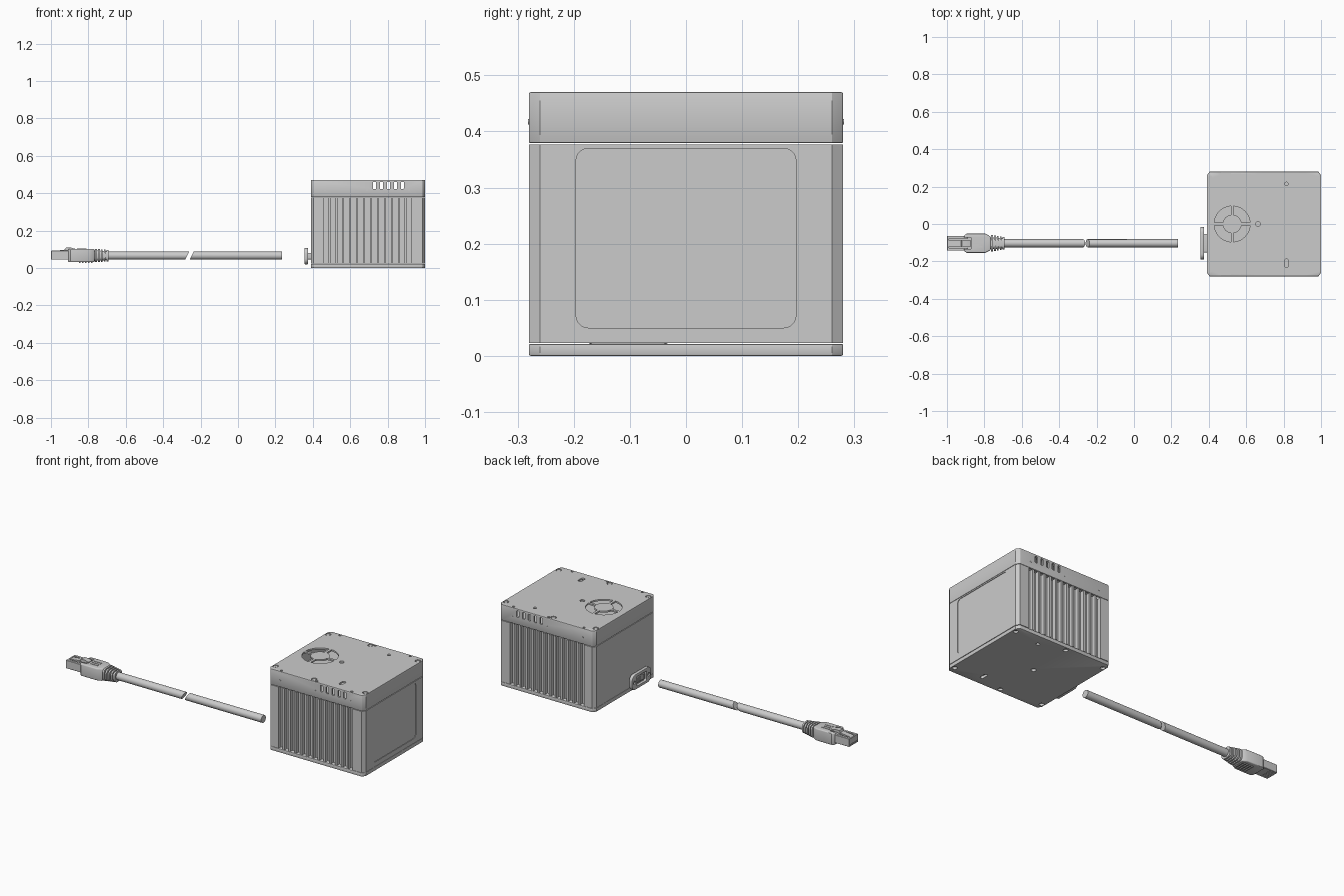
import bpy, bmesh
from math import sin, cos, pi, radians, asin

if "Cube" in bpy.data.objects:
    bpy.data.objects.remove(bpy.data.objects["Cube"])

AX = {'x': lambda u, v, w: (w, u, v), 'y': lambda u, v, w: (u, w, v), 'z': lambda u, v, w: (u, v, w)}


def prism(name, pts, axis, a, b, scale=1.0):
    """Extrude a closed 2D profile along an axis from a to b; scale shrinks the far end."""
    n = len(pts)
    cu, cv = sum(p[0] for p in pts) / n, sum(p[1] for p in pts) / n
    far = [(cu + (u - cu) * scale, cv + (v - cv) * scale) for u, v in pts]
    verts = [AX[axis](u, v, a) for u, v in pts] + [AX[axis](u, v, b) for u, v in far]
    faces = [list(range(n)), list(range(n, 2 * n))]
    faces += [[i, (i + 1) % n, n + (i + 1) % n, n + i] for i in range(n)]
    me = bpy.data.meshes.new(name)
    me.from_pydata(verts, [], faces)
    bm = bmesh.new()
    bm.from_mesh(me)
    bmesh.ops.recalc_face_normals(bm, faces=bm.faces)
    bm.to_mesh(me)
    bm.free()
    ob = bpy.data.objects.new(name, me)
    bpy.context.collection.objects.link(ob)
    return ob


def circle(u, v, r, n=24):
    return [(u + r * cos(2 * pi * i / n), v + r * sin(2 * pi * i / n)) for i in range(n)]


def rrect(u, v, w, h, r=0.0, n=5):
    if r == 0:
        return [(u - w/2, v - h/2), (u + w/2, v - h/2), (u + w/2, v + h/2), (u - w/2, v + h/2)]
    out = []
    for k, (sx, sy) in enumerate([(1, 1), (-1, 1), (-1, -1), (1, -1)]):
        for i in range(n + 1):
            t = pi / 2 * (k + i / n)
            out.append((u + sx * (w/2 - r) + r * cos(t), v + sy * (h/2 - r) + r * sin(t)))
    return out


def apply_mod(ob, kind, **kw):
    m = ob.modifiers.new(kind.title(), kind)
    for k, v in kw.items():
        setattr(m, k, v)
    bpy.context.view_layer.objects.active = ob
    bpy.ops.object.modifier_apply(modifier=m.name)


def bevel(ob, width, segments=2):
    apply_mod(ob, 'BEVEL', width=width, segments=segments, limit_method='ANGLE', angle_limit=radians(40))
    return ob


def join(obs, name):
    bpy.ops.object.select_all(action='DESELECT')
    for o in obs:
        o.select_set(True)
    bpy.context.view_layer.objects.active = obs[0]
    if len(obs) > 1:
        bpy.ops.object.join()
    obs[0].name = name
    return obs[0]


def cut(ob, cutters):
    c = join(cutters, 'cutter')
    apply_mod(ob, 'BOOLEAN', object=c, operation='DIFFERENCE', solver='EXACT')
    bpy.data.objects.remove(c)


# Housing outline with chamfered corners
X0, X1, Y = 0.39, 1.0, 0.28
CX = (X0 + X1) / 2
def outline(d=0.0):
    a, b, y, cx, cy = X0 + d, X1 - d, Y - d, 0.014, 0.02
    return [(a + cx, -y), (b - cx, -y), (b, -y + cy), (b, y - cy),
            (b - cx, y), (a + cx, y), (a, y - cy), (a, -y + cy)]

# Finned body: profile with grooves along front and back
PITCH, GROOVE, DEPTH = 0.0373, 0.025, 0.022
front = []
for i in range(13):
    g = 0.45 + PITCH * i + (PITCH - GROOVE) / 2
    front += [(g, -Y), (g, -Y + DEPTH), (g + GROOVE, -Y + DEPTH), (g + GROOVE, -Y)]
back = [(x, -y) for x, y in reversed(front)]
o = outline()
body = prism('finned_body', [o[0]] + front + o[1:5] + back + o[5:], 'z', 0.023, 0.377)
cut(body, [prism('c', rrect(0, 0.21, 0.392, 0.32, 0.022), 'x', 0.997, 1.05)])

# Screw and hole positions shared by cover and base
CORNERS = [(x, s * 0.24) for x in (0.408, 0.982) for s in (1, -1)]
MIDS = [(0.667, s * 0.257) for s in (1, -1)]
SMALL = [(x, s * 0.267) for x in (0.465, 0.69, 0.915) for s in (1, -1)]

# Base plate
base = bevel(prism('base_plate', outline(), 'z', 0.0, 0.0215), 0.003)
cut(base, [prism('c', circle(x, y, 0.013), 'z', -0.01, 0.012) for x, y in CORNERS + MIDS]
    + [prism('c', circle(0.663, 0, 0.013), 'z', -0.01, 0.015),
       prism('c', circle(0.815, 0.215, 0.01), 'z', -0.01, 0.015),
       prism('c', rrect(0.815, -0.21, 0.02, 0.045, 0.0095), 'z', -0.01, 0.015)])

# Hollow top cover with fan grille, holes and side vents
cover = bevel(prism('top_cover', outline(), 'z', 0.379, 0.47), 0.003)
cut(cover, [prism('c', outline(0.01), 'z', 0.36, 0.461)])
holes = []
R0, R1, HALF = 0.05, 0.096, 0.007
for k in range(4):
    def arc(r):
        t0 = asin(HALF / r)
        return [(0.525 + r * cos(t), r * sin(t)) for t in
                (k * pi / 2 + t0 + (pi / 2 - 2 * t0) * i / 12 for i in range(13))]
    holes.append(prism('c', arc(R1) + arc(R0)[::-1], 'z', 0.45, 0.5))
for x, y in CORNERS + MIDS:
    holes.append(prism('c', circle(x, y, 0.015), 'z', 0.465, 0.5))
for x, y in SMALL:
    holes.append(prism('c', circle(x, y, 0.007, 16), 'z', 0.465, 0.5))
holes += [prism('c', circle(0.663, 0, 0.013), 'z', 0.45, 0.5),
          prism('c', circle(0.815, 0.215, 0.009), 'z', 0.45, 0.5),
          prism('c', rrect(0.815, -0.21, 0.022, 0.045, 0.0105), 'z', 0.45, 0.5)]
for i in range(5):
    x = 0.73 + 0.0373 * i
    holes.append(prism('c', rrect(x, 0.441, 0.016, 0.038, 0.004, 3), 'y', -0.4, 0.4))
cut(cover, holes)

# Screws on the cover and on its sides
join([prism('s', circle(x, y, 0.011), 'z', 0.4645, 0.4685) for x, y in CORNERS + MIDS], 'cover_screws')
join([prism('s', circle(x, 0.417, 0.005, 12), 'y', s * 0.278, s * 0.2815)
      for x in (0.465, 0.69, 0.915) for s in (1, -1)], 'side_screws')

# Cable port on the left side
CY, CZ = -0.103, 0.063
port = bevel(prism('port_flange', rrect(CY, CZ, 0.175, 0.087, 0.03), 'x', 0.355, 0.375), 0.003)
cut(port, [prism('c', rrect(CY, CZ, 0.09, 0.055, 0.006), 'x', 0.34, 0.37)]
    + [prism('c', circle(CY + s * 0.066, CZ, 0.01), 'x', 0.34, 0.362) for s in (1, -1)])
prism('port_neck', rrect(CY, CZ, 0.10, 0.035, 0.008), 'x', 0.374, 0.391)
join([prism('p', rrect(CY + (i - 3.5) * 0.0095, CZ, 0.004, 0.03), 'x', 0.36, 0.3705)
      for i in range(8)], 'port_contacts')

# Two cable lengths with a slanted break between them
ZC = 0.066
def cable(name, a, b, sa, sb):
    ob = prism(name, circle(CY, ZC, 0.0215, 32), 'x', a, b)
    for v in ob.data.vertices:
        v.co.x += (sa if abs(v.co.x - a) < 1e-4 else sb) * (v.co.z - ZC)
cable('cable_plug_end', -0.76, -0.272, 0, 0.5)
cable('cable_box_end', -0.248, 0.235, 0.5, 0)

# Tapered strain relief with ribs
prism('strain_relief', rrect(CY, ZC, 0.064, 0.056, 0.02), 'x', -0.775, -0.692, 0.85)
join([prism('r', rrect(CY, ZC, 0.09 - 0.006 * i, 0.07 - 0.002 * i, 0.022), 'x',
            -0.764 + 0.0155 * i, -0.7545 + 0.0155 * i) for i in range(5)], 'relief_ribs')

# Plug hood with latch recess and grip ridges
hood_pts = [(-0.908, 0.042), (-0.895, 0.051), (-0.795, 0.051), (-0.766, 0.036)]
hood = prism('plug_hood', [(x, CY + d) for x, d in hood_pts]
             + [(x, CY - d) for x, d in reversed(hood_pts)], 'z', 0.031, 0.101)
bevel(hood, 0.006, 3)
cut(hood, [prism('c', rrect(-0.90, CY, 0.06, 0.064, 0.004), 'z', 0.082, 0.15)])
join([prism('g', rrect(-0.845 + 0.016 * i, CY, 0.008, 0.06), 'z', 0.027, 0.033)
      for i in range(5)], 'hood_grip_ridges')
join([prism('g', rrect(-0.835, CY + 0.018 * i, 0.05, 0.007), 'z', 0.10, 0.103)
      for i in (-1, 0, 1)], 'hood_top_ridges')

# Modular plug tip with contact slots and sprung latch
tip = prism('plug_tip', rrect(CY, 0.068, 0.08, 0.048), 'x', -1.0, -0.89)
bevel(tip, 0.002, 1)
cut(tip, [prism('c', rrect(CY + (i - 3.5) * 0.009, 0.045, 0.005, 0.024), 'x', -1.05, -0.955)
          for i in range(8)]
    + [prism('c', rrect(CY, 0.093, 0.05, 0.022), 'x', -0.99, -0.85)])
latch = [(-0.99, 0.08), (-0.98, 0.08), (-0.90, 0.095), (-0.872, 0.097), (-0.872, 0.103),
         (-0.895, 0.109), (-0.92, 0.109), (-0.925, 0.098), (-0.99, 0.09)]
prism('plug_latch', latch, 'y', CY - 0.016, CY + 0.016)

# Smooth curved walls, keep edges sharp
bpy.ops.object.select_all(action='SELECT')
bpy.ops.object.shade_smooth_by_angle(angle=radians(30))
